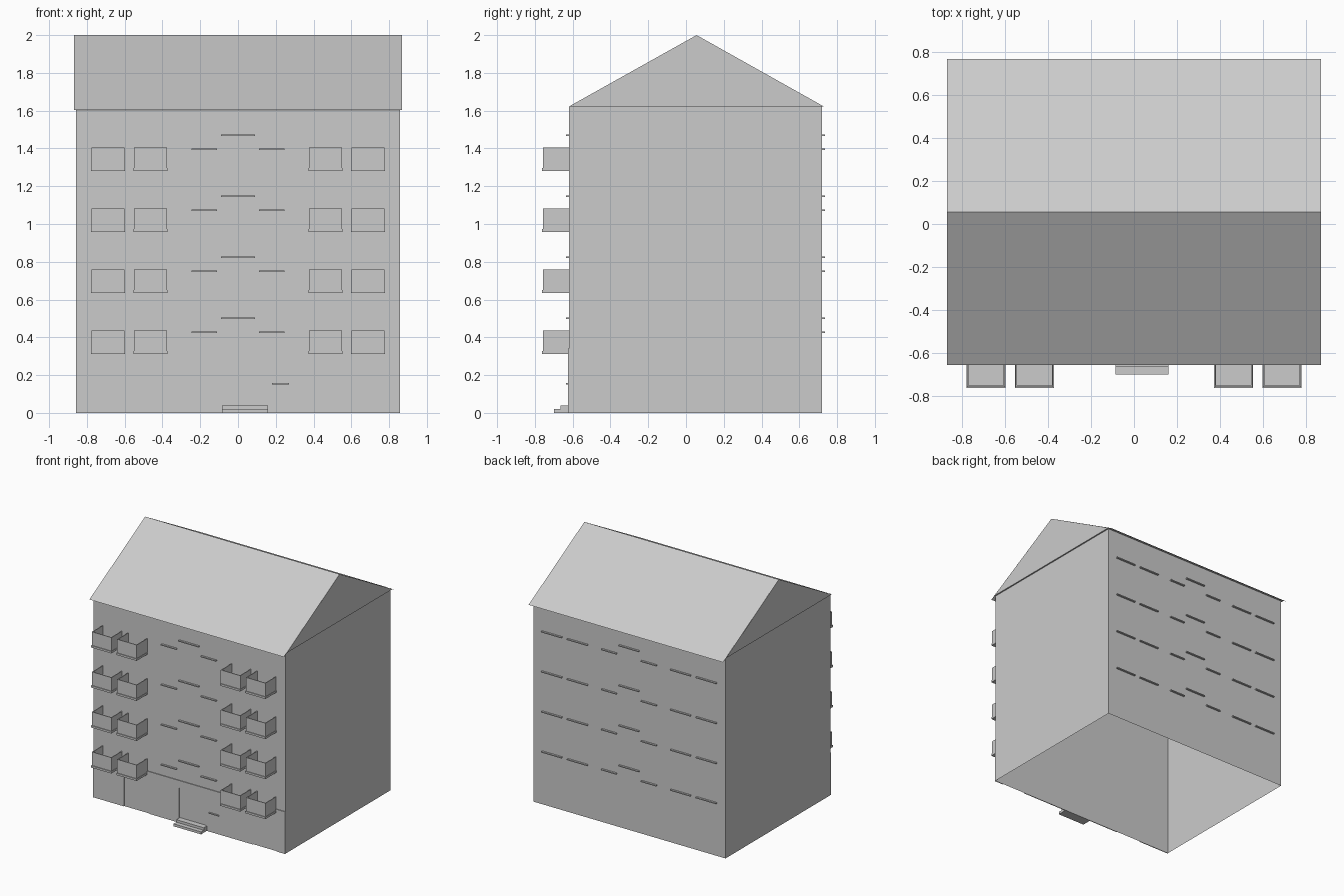
import bpy

if "Cube" in bpy.data.objects:
    bpy.data.objects.remove(bpy.data.objects["Cube"])

FLOORS = [0.323 * i for i in range(4)]
FRONT, BACK, HALF, EAVE = -0.62, 0.72, 0.857, 1.622
RIDGE_Y = 0.056


def mesh(name, verts, faces):
    me = bpy.data.meshes.new(name)
    me.from_pydata(verts, [], faces)
    ob = bpy.data.objects.new(name, me)
    bpy.context.collection.objects.link(ob)
    return ob


def boxes(name, items):
    """One object made of boxes given as (x0, x1, y0, y1, z0, z1)."""
    verts, faces = [], []
    for x0, x1, y0, y1, z0, z1 in items:
        n = len(verts)
        verts += [(x, y, z) for z in (z0, z1)
                  for x, y in ((x0, y0), (x1, y0), (x1, y1), (x0, y1))]
        faces += [[n + i for i in f] for f in
                  ((3, 2, 1, 0), (4, 5, 6, 7), (0, 1, 5, 4),
                   (1, 2, 6, 5), (2, 3, 7, 6), (3, 0, 4, 7))]
    return mesh(name, verts, faces)


# Walls: an open shell without a floor
ring = [(-HALF, FRONT), (HALF, FRONT), (HALF, BACK), (-HALF, BACK)]
mesh("walls", [(x, y, z) for z in (0, EAVE) for x, y in ring],
     [(i, (i + 1) % 4, (i + 1) % 4 + 4, i + 4) for i in range(4)])

# Roof: two thin slopes, slightly overhanging the eaves
X = 0.868
prof = [(-0.655, 1.603), (RIDGE_Y, 2.0), (0.767, 1.603)]
mesh("roof_slopes", [(x, y, z) for x in (-X, X) for y, z in prof],
     [(0, 3, 4, 1), (1, 4, 5, 2)])

# Gable ends and attic floor
prof = [(FRONT, EAVE), (RIDGE_Y, 2.0), (BACK + 0.01, EAVE)]
mesh("gables", [(x, y, z) for x in (-X, X) for y, z in prof],
     [(0, 1, 2), (5, 4, 3), (0, 2, 5, 3)])

# Balconies: floor slab with three thin parapets
parts = []
for dz in FLOORS:
    for a, b in ((-0.775, -0.6), (-0.55, -0.375), (0.375, 0.55), (0.6, 0.775)):
        z0, z1, z2 = 0.312 + dz, 0.328 + dz, 0.437 + dz
        parts += [(a - 0.003, b + 0.003, -0.762, FRONT, z0, z1),
                  (a, b, -0.756, -0.750, z1, z2),
                  (a, a + 0.006, -0.750, FRONT, z1, z2),
                  (b - 0.006, b, -0.750, FRONT, z1, z2)]
boxes("balconies", parts)

# Window sills, front and back
SIDE = [(-0.245, -0.11), (0.11, 0.245)]
OUTER = [(-0.78, -0.6), (-0.55, -0.37), (0.37, 0.55), (0.6, 0.78)]
front, back = [(0.18, 0.27, -0.635, FRONT, 0.149, 0.157)], []
for dz in FLOORS:
    rows = [(-0.09, 0.09, 0.5)] + [(a, b, 0.427) for a, b in SIDE]
    front += [(a, b, -0.635, FRONT, z + dz - 0.004, z + dz + 0.004) for a, b, z in rows]
    rows += [(a, b, 0.427) for a, b in OUTER]
    back += [(a, b, BACK, 0.735, z + dz - 0.004, z + dz + 0.004) for a, b, z in rows]
boxes("front_sills", front)
boxes("back_sills", back)

# Ground floor cladding around the garage doors and the entrance
Y = FRONT - 0.006
boxes("plinth_cladding", [
    (-HALF, -0.58, Y, FRONT, 0, 0.24), (-0.35, -0.09, Y, FRONT, 0, 0.24),
    (0.15, 0.57, Y, FRONT, 0, 0.24), (0.78, HALF, Y, FRONT, 0, 0.24),
    (-HALF, -0.09, Y, FRONT, 0.24, 0.34), (0.15, HALF, Y, FRONT, 0.24, 0.34),
    (-0.09, 0.15, Y, FRONT, 0.28, 0.34)])

# Entrance steps
boxes("entrance_steps", [(-0.085, 0.16, -0.70, FRONT, 0, 0.02),
                         (-0.085, 0.16, -0.665, FRONT, 0.02, 0.04)])
